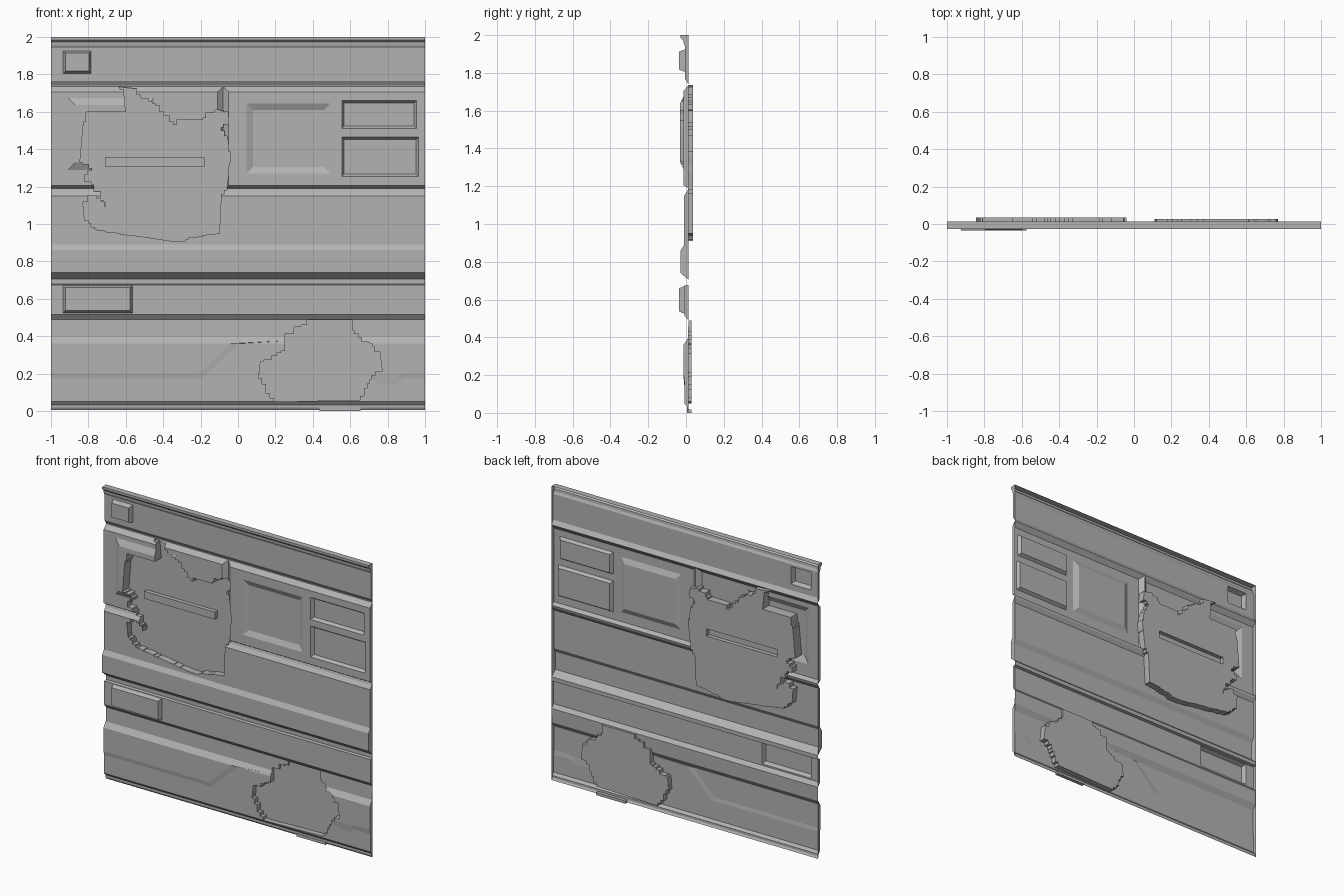
import bpy, bmesh, math, random
from mathutils import Vector
from mathutils.geometry import delaunay_2d_cdt

if "Cube" in bpy.data.objects:
    bpy.data.objects.remove(bpy.data.objects["Cube"])

random.seed(4)
BACK = 0.014          # rear rim of the sheet
Z0, Z1 = 0.005, 2.0

grey = bpy.data.materials.new("wall grey")
grey.diffuse_color = (0.45, 0.45, 0.45, 1)
grey.use_nodes = True
grey.node_tree.nodes["Principled BSDF"].inputs["Base Color"].default_value = grey.diffuse_color

# Cross-section of the horizontal mouldings: (height, depth)
PROFILE = [(Z0, .014), (.018, .006), (.033, .006), (.05, -.013), (.36, -.013), (.395, .01),
           (.49, .013), (.515, -.008), (.675, -.008), (.678, .013), (.705, .013),
           (.74, -.028), (.86, -.028), (.89, -.01), (1.15, -.01), (1.175, .008),
           (1.19, .012), (1.205, -.013), (1.705, -.013), (1.735, .013), (1.74, .013),
           (1.765, -.004), (1.94, -.004), (1.955, -.012), (1.972, -.014),
           (1.985, -.028), (Z1, -.028)]

# Raised and recessed panels: x0, x1, z0, z1, bevel, depth offset
PANELS = [(-.935, -.785, 1.805, 1.925, .012, -.032),
          (-.935, -.565, .525, .672, .012, -.028),
          (-.91, -.45, 1.29, 1.675, .04, -.02),
          (.045, .495, 1.27, 1.645, .035, .016),
          (.555, .955, 1.51, 1.66, .013, .02),
          (.555, .965, 1.255, 1.465, .013, .02)]

# Stepped line across the lower panel
STEP_TOP = [(-1, .2), (-.21, .2), (-.04, .36), (.45, .36), (.62, .195), (.86, .19), (.9, .2), (1, .2)]
STEP_LOW = [(-1, .175), (-.19, .175), (0, .36), (.4, .36), (.6, .18), (.7, .18),
            (.76, .145), (.84, .145), (.88, .17), (1, .17)]

# Vertical seam between the two upper panels
SEAM_X, SEAM_W = -.08, .03

# Outlines of the two blasted breaches
BREACH_TOP = [(-.65, 1.735), (-.56, 1.725), (-.5, 1.67), (-.42, 1.62), (-.33, 1.53), (-.32, 1.555),
              (-.2, 1.555), (-.17, 1.585), (-.1, 1.61), (-.055, 1.6), (-.05, 1.55), (-.09, 1.5),
              (-.06, 1.45), (-.04, 1.36), (-.06, 1.2), (-.09, 1.16), (-.1, .95), (-.19, .94),
              (-.33, .905), (-.43, .92), (-.6, .945), (-.75, .97), (-.82, 1.04), (-.83, 1.12),
              (-.78, 1.15), (-.69, 1.09), (-.77, 1.2), (-.82, 1.24), (-.78, 1.3),
              (-.845, 1.33), (-.83, 1.5), (-.81, 1.6), (-.6, 1.6), (-.61, 1.7)]
BREACH_LOW = [(.11, .2), (.12, .26), (.18, .28), (.25, .32), (.25, .4), (.32, .45), (.39, .488),
              (.60, .488), (.62, .43), (.66, .37), (.72, .36), (.76, .3), (.77, .22), (.71, .19),
              (.69, .12), (.63, .06), (.22, .05), (.17, .07), (.15, .12)]
BAR = [(-.71, 1.305), (-.18, 1.305), (-.18, 1.355), (-.71, 1.355)]


def interp(table, t):
    for (a, u), (b, v) in zip(table, table[1:]):
        if t <= b:
            return u + (v - u) * max(0, (t - a) / (b - a))
    return table[-1][1]


def depth(x, z):
    """Front surface of the wall at a point."""
    y = interp(PROFILE, z)
    if .05 <= z <= .3605:
        top, low = interp(STEP_TOP, x), interp(STEP_LOW, x)
        y += .004 * min(1, max(0, (top - z + 1e-5) / max(top - low, 1e-5)))
    for x0, x1, z0, z1, bevel, off in PANELS:
        inside = min(x - x0, x1 - x, z - z0, z1 - z)
        y += off * min(1, max(0, inside / bevel))
    t = abs(x - SEAM_X) / SEAM_W
    if t <= 1 and 1.19 <= z <= 1.735:
        y = max(y, .013 - .026 * t)
    return min(y, BACK)


def jagged(pts, size=.025):
    """Break each edge into irregular square steps."""
    out = []
    for a, b in zip(pts, pts[1:] + pts[:1]):
        a, b = Vector(a), Vector(b)
        n = max(1, round((b - a).length / size))
        p = a
        for i in range(n):
            q = a.lerp(b, min(1, (i + 1 + random.uniform(-.25, .25)) / n)) if i < n - 1 else b
            out.append(tuple(p))
            if min(abs(q.x - p.x), abs(q.y - p.y)) > .004:
                out.append((q.x, p.y) if random.random() < .5 else (p.x, q.y))
            p = q
    return out


def contains(poly, x, z):
    hit = False
    for (ax, az), (bx, bz) in zip(poly, poly[1:] + poly[:1]):
        if (az > z) != (bz > z) and x < ax + (z - az) / (bz - az) * (bx - ax):
            hit = not hit
    return hit


# Crease lines in the plane of the wall
points, edges = [], []


def line(pts, closed=False):
    s = len(points)
    points.extend(Vector(p) for p in pts)
    edges.extend((s + i, s + i + 1) for i in range(len(pts) - 1))
    if closed:
        edges.append((s + len(pts) - 1, s))


for z, _ in PROFILE:
    line([(-1, z), (1, z)])
line([(-1, Z0), (-1, Z1)])
line([(1, Z0), (1, Z1)])
line(STEP_TOP)
line(STEP_LOW)
for x0, x1, z0, z1, b, _ in PANELS:
    outer = [(x0, z0), (x1, z0), (x1, z1), (x0, z1)]
    inner = [(x0 + b, z0 + b), (x1 - b, z0 + b), (x1 - b, z1 - b), (x0 + b, z1 - b)]
    line(outer, True)
    line(inner, True)
    for o, i in zip(outer, inner):
        line([o, i])
line([(SEAM_X, 1.19), (SEAM_X, 1.735)])
for s in (-1, 1):
    x = SEAM_X + s * SEAM_W
    line([(SEAM_X, 1.19), (x, 1.205), (x, 1.705), (SEAM_X, 1.735)])
breaches = [(jagged(BREACH_TOP), .036), (jagged(BREACH_LOW), .028)]
for outline, _ in breaches:
    line(outline, True)
line(BAR, True)

verts, _, tris, *_ = delaunay_2d_cdt(points, edges, [], 0, 1e-5)


def region(tri):
    """0 wall, 1 and 2 breach floors, 3 loose bar."""
    c = sum((verts[i] for i in tri), Vector((0, 0))) / 3
    if contains(BAR, *c):
        return 3
    for k, (outline, _) in enumerate(breaches):
        if contains(outline, *c):
            return k + 1
    return 0


def level(k, i):
    x, z = verts[i]
    y = (depth(x, z), breaches[0][1], breaches[1][1], .008)[k]
    return (x, y, z)


kinds = [region(t) for t in tris]
owner = {}
for t, k in zip(tris, kinds):
    for a, b in zip(t, list(t[1:]) + [t[0]]):
        owner[(a, b)] = k

names = ["wall_panel", "upper_breach", "lower_breach", "breach_bar"]
meshes = [bmesh.new() for _ in names]


def face(k, coords):
    bm = meshes[k]
    bm.faces.new([bm.verts.new(c) for c in coords])


for t, k in zip(tris, kinds):
    face(k, [level(k, i) for i in t])
for (a, b), k in owner.items():
    other = owner.get((b, a))
    if other is None:                         # rim returning to the rear
        pa, pb = level(k, a), level(k, b)
        if abs(pa[1] - BACK) + abs(pb[1] - BACK) > 1e-4:
            face(k, [pb, pa, (pa[0], BACK, pa[2]), (pb[0], BACK, pb[2])])
    elif k in (0, 3) and other in (1, 2):     # broken sides of a breach
        face(other if k == 0 else 3, [level(k, b), level(k, a), level(other, a), level(other, b)])


def finish(name, bm):
    bmesh.ops.remove_doubles(bm, verts=bm.verts, dist=1e-5)
    bmesh.ops.dissolve_degenerate(bm, dist=1e-5, edges=bm.edges)
    bmesh.ops.dissolve_limit(bm, angle_limit=math.radians(.5), verts=bm.verts, edges=bm.edges)
    me = bpy.data.meshes.new(name)
    bm.to_mesh(me)
    bm.free()
    me.materials.append(grey)
    bpy.context.collection.objects.link(bpy.data.objects.new(name, me))


for name, bm in zip(names, meshes):
    finish(name, bm)

# Small chip hanging from the bottom edge
chip = bmesh.new()
bmesh.ops.create_cube(chip, size=1)
for v in chip.verts:
    v.co = (.545 + v.co.x * .22, .016 + v.co.y * .024, .009 + v.co.z * .018)
finish("bottom_chip", chip)
